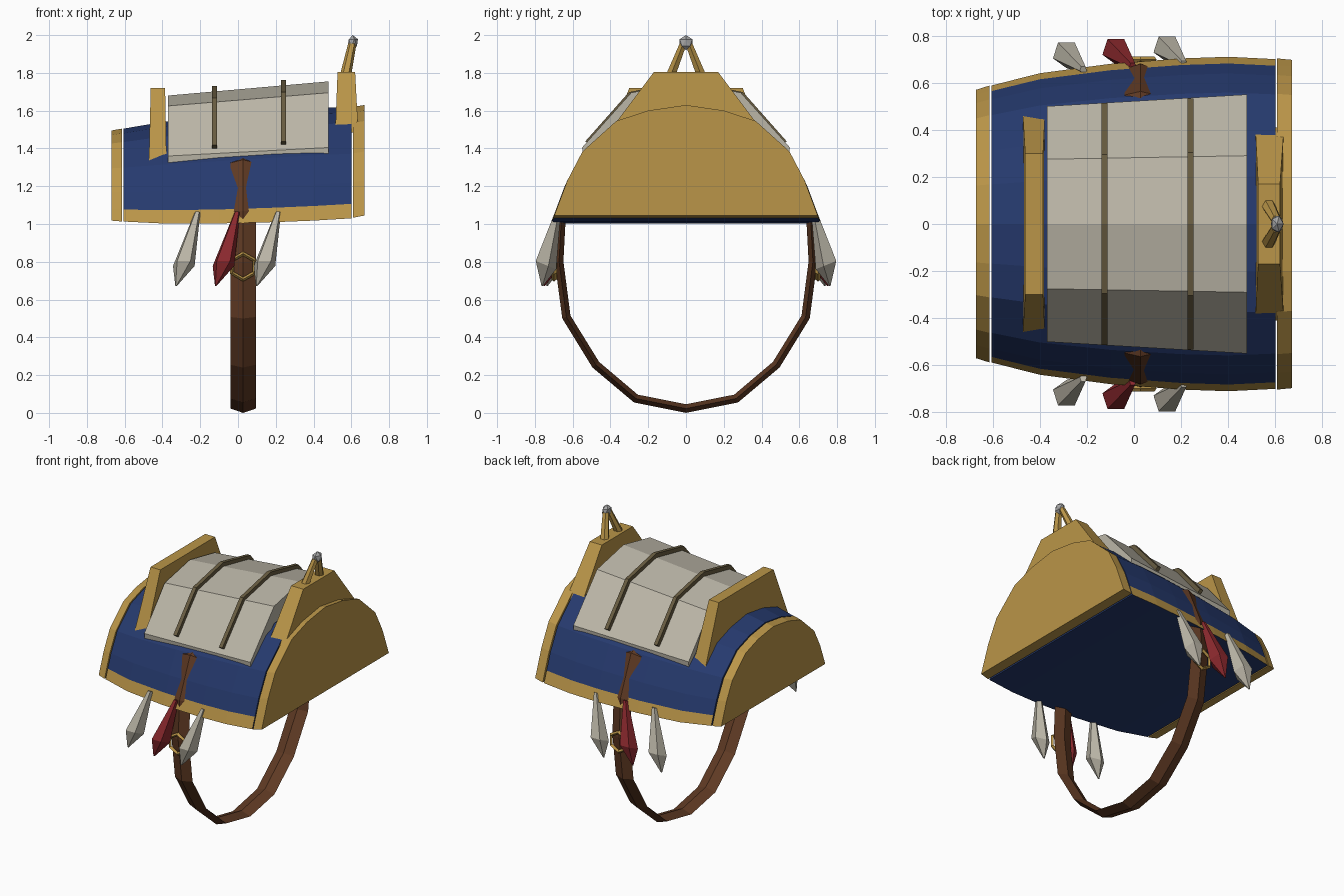
import bpy, bmesh, math
from mathutils import Vector

cube = bpy.data.objects.get("Cube")
if cube:
    bpy.data.objects.remove(cube, do_unlink=True)


def material(name, r, g, b):
    m = bpy.data.materials.new(name)
    m.use_nodes = True
    m.diffuse_color = (r, g, b, 1)
    m.node_tree.nodes["Principled BSDF"].inputs["Base Color"].default_value = (r, g, b, 1)
    return m


GOLD = material("gold", 0.49, 0.30, 0.065)
BLUE = material("navy cloth", 0.019, 0.042, 0.156)
CREAM = material("cream leather", 0.50, 0.47, 0.39)
BROWN = material("brown leather", 0.115, 0.042, 0.017)
RED = material("red", 0.26, 0.022, 0.027)
OLIVE = material("olive cord", 0.14, 0.108, 0.053)
GREY = material("grey stone", 0.38, 0.38, 0.38)


def finish(name, bm, mats):
    bmesh.ops.recalc_face_normals(bm, faces=bm.faces)
    me = bpy.data.meshes.new(name)
    bm.to_mesh(me)
    bm.free()
    for m in mats:
        me.materials.append(m)
    ob = bpy.data.objects.new(name, me)
    bpy.context.collection.objects.link(ob)
    return ob


def loft(name, sections, mats, closed=False, rule=None):
    """Skin a row of equal cross-sections; cap the ends unless closed."""
    bm = bmesh.new()
    rings = [[bm.verts.new(p) for p in s] for s in sections]
    n = len(rings[0])
    pairs = list(zip(rings, rings[1:]))
    if closed:
        pairs.append((rings[-1], rings[0]))
    for a, b in pairs:
        for i in range(n):
            f = bm.faces.new((a[i], a[(i + 1) % n], b[(i + 1) % n], b[i]))
            if rule:
                f.material_index = rule(i, n)
    if not closed:
        bm.faces.new(rings[0])
        bm.faces.new(rings[-1])
    return finish(name, bm, mats)


def mirrored(half):
    """Full outline from a half outline that ends on the centre line."""
    return half + [(-y, z) for y, z in reversed(half[:-1])]


# Domed body: sections are (x, half width, base, top)
DOME = mirrored([(1, 0), (.96, .13), (.9, .32), (.786, .58), (.53, .855), (.286, .95), (0, 1)])


def dome(x, w, base, top):
    return [(x, y * w, base + h * (top - base)) for y, h in DOME]


body = [(-.605, .588, 1.013, 1.505), (-.4, .64, 1.003, 1.54), (-.1, .68, 1.003, 1.572),
        (.2, .703, 1.01, 1.6), (.4, .71, 1.018, 1.613), (.6, .70, 1.03, 1.62)]
# gold hem on the lowest band of each side
loft("saddle_blanket", [dome(*s) for s in body], [BLUE, GOLD],
     rule=lambda i, n: 1 if i in (0, n - 2) else 0)
loft("rear_end_panel", [dome(-.67, .57, 1.018, 1.495), dome(-.613, .588, 1.013, 1.505)], [GOLD])
loft("front_end_panel", [dome(.608, .703, 1.033, 1.62), dome(.67, .697, 1.045, 1.63)], [GOLD])


# Padded seat, rising toward +x
def pad_top(x):
    t = (x + .37) / .85
    return [(.5 + .05 * t, 1.36 + .045 * t), (.275 + .015 * t, 1.625 + .07 * t), (0, 1.68 + .075 * t)]


def pad_section(x):
    top = mirrored(pad_top(x))
    under = [(y * .99, z - d) for (y, z), d in zip(top, (.062, .12, .14, .12, .062))]
    return [(x, y, z) for y, z in top + under[::-1]]


loft("seat_pad", [pad_section(-.37), pad_section(.48)], [CREAM])

# Cords across the seat
for i, x in enumerate((-.125, .24)):
    edge, knee, crown = [Vector(p) for p in pad_top(x)]
    path = mirrored([tuple(edge.lerp(knee, .1)), tuple(knee), tuple(crown)])
    secs = []
    for y, z in path:
        out = Vector((0, y * 1.6, .6)).normalized() * .028
        p = Vector((x, y, z))
        dx = Vector((.013, 0, 0))
        secs.append([p - dx - out * .3, p + dx - out * .3, p + dx + out, p - dx + out])
    loft("seat_cord_%d" % (i + 1), secs, [OLIVE])


# Trapezoid cantle and pommel: (x0, x1, half width, z) at foot and top
def rest(name, foot, top):
    secs = [[(a, -w, z), (b, -w, z), (b, w, z), (a, w, z)] for a, b, w, z in (foot, top)]
    loft(name, secs, [GOLD])


rest("cantle", (-.472, -.378, .465, 1.32), (-.462, -.386, .30, 1.72))
rest("pommel", (.515, .637, .41, 1.485), (.527, .62, .17, 1.805))

# Horn: two leaning prongs holding a stone
for side, label in ((1, "left"), (-1, "right")):
    secs = []
    for x, y, z, r in ((.57, .08, 1.79, .03), (.605, .015, 1.955, .022)):
        secs.append([(x + r * math.cos(a), side * y + r * math.sin(a), z)
                     for a in (math.tau * k / 6 for k in range(6))])
    loft("horn_prong_" + label, secs, [GOLD])

bm = bmesh.new()
bmesh.ops.create_icosphere(bm, subdivisions=1, radius=.04)
for v in bm.verts:
    v.co = (v.co.x * .75 + .608, v.co.y, v.co.z + 1.96)
finish("horn_stone", bm, [GREY])

# Girth strap: ridged loop around the barrel, sinking into the blanket
STRAP_X = .027
half = [(0, 0), (.275, .055), (.495, .24), (.655, .5), (.695, .8),
        (.68, 1.07), (.563, 1.34), (.3, 1.42), (0, 1.44)]
loop = half + [(-y, z) for y, z in reversed(half[1:-1])]
secs = []
for i, (y, z) in enumerate(loop):
    py, pz = loop[i - 1]
    ny, nz = loop[(i + 1) % len(loop)]
    out = Vector((0, nz - pz, py - ny)).normalized() * .023
    p = Vector((STRAP_X, y, z))
    dx = Vector((.0675, 0, 0))
    secs.append([p, p - out + dx, p - out * 2, p - out - dx])
loft("girth_strap", secs, [BROWN], closed=True)

# Buckle rings and hanging pendants on both sides
for side, label in ((1, "back"), (-1, "front")):
    secs = []
    for k in range(6):
        a = math.tau * k / 6
        c = Vector((STRAP_X, side * .698, .775))
        d = Vector((math.sin(a), 0, math.cos(a)))
        secs.append([c + d * (.068 + .012 * s) + Vector((0, .014 * t, 0))
                     for s, t in ((1, 0), (0, 1), (-1, 0), (0, -1))])
    loft("buckle_ring_" + label, secs, [GOLD], closed=True)

    for j, (x, dy, mat) in enumerate(((-.215, -.015, CREAM), (-.005, 0, RED), (.212, .01, CREAM))):
        secs = []
        for ox, y, z, r in ((0, .67, 1.06, .016), (-.072, .737, .785, .06), (-.113, .752, .672, .004)):
            secs.append([(x + ox + r * math.sin(a), side * (y + dy + r * math.cos(a)),
                          z + .4 * r * math.cos(a))
                         for a in (math.tau * (k + .5) / 5 for k in range(5))])
        loft("pendant_%s_%d" % (label, j + 1), secs, [mat])
